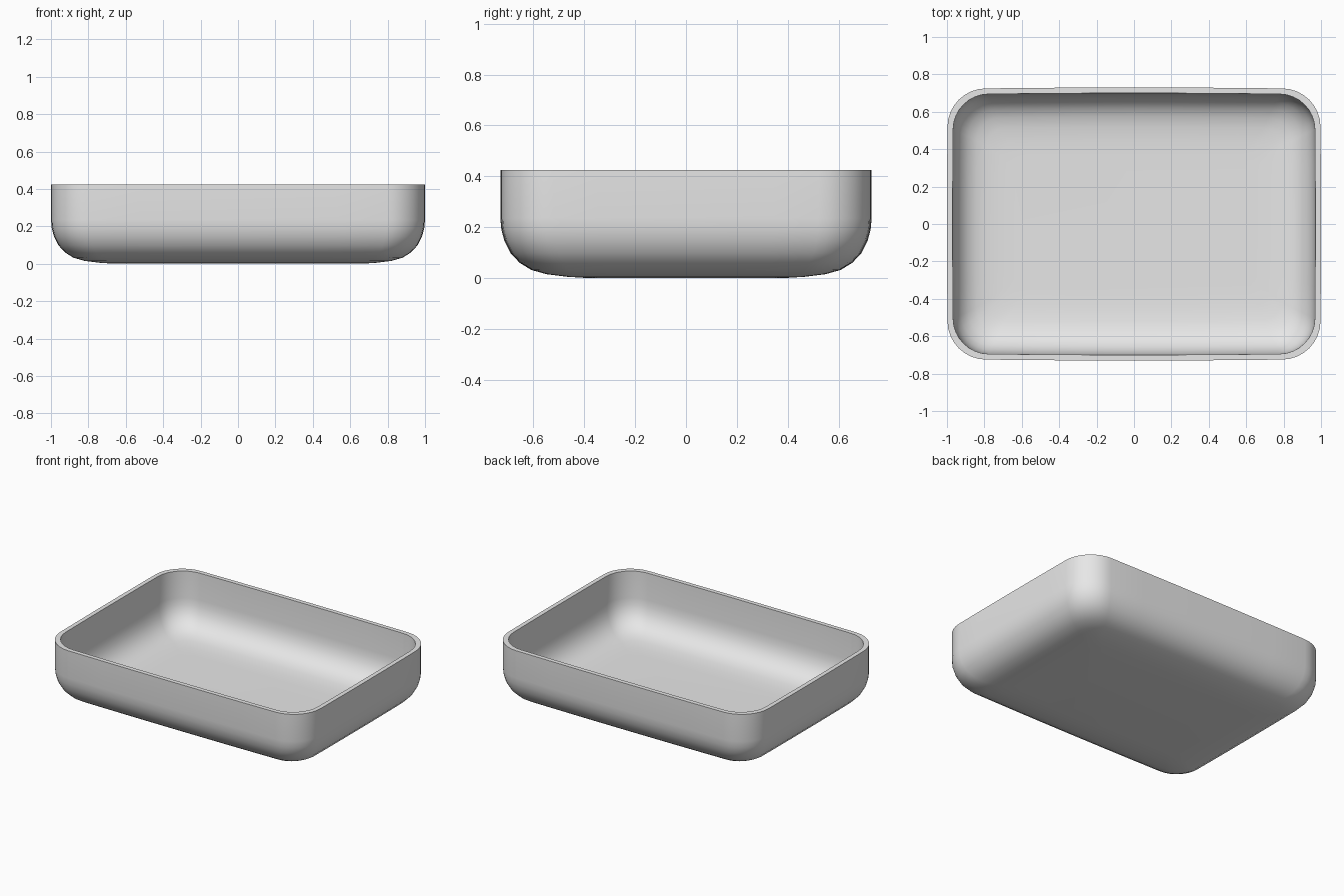
import bpy, bmesh
from math import cos, sin, pi, radians

cube = bpy.data.objects.get("Cube")
if cube:
    bpy.data.objects.remove(cube, do_unlink=True)

HALF_X, HALF_Y, HEIGHT, RADIUS = 0.995, 0.722, 0.424, 0.2
BOW = 0.008          # slight outward bulge of the long walls
CORNER, SIDE = 8, 6  # segments per corner and per straight side


def outline(inset):
    """Rounded rectangle, with gently bowed sides, shrunk by inset."""
    hx, hy = HALF_X - inset, HALF_Y - inset
    r = max(RADIUS - inset * 0.5, 0.08)
    corners = [(1, 1), (-1, 1), (-1, -1), (1, -1)]
    arcs = []
    for i, (sx, sy) in enumerate(corners):
        angles = [(i + k / CORNER) * pi / 2 for k in range(CORNER + 1)]
        arcs.append([(sx * (hx - r) + r * cos(a), sy * (hy - r) + r * sin(a))
                     for a in angles])
    points = []
    for i, arc in enumerate(arcs):
        points += arc
        (x0, y0), (x1, y1) = arc[-1], arcs[(i + 1) % 4][0]
        points += [(x0 + (x1 - x0) * k / SIDE, y0 + (y1 - y0) * k / SIDE)
                   for k in range(1, SIDE)]
    return [(x * (1 + 0.6 * BOW * (1 - (y / hy) ** 2)),
             y * (1 + 1.4 * BOW * (1 - (x / hx) ** 2))) for x, y in points]


# Wall section as (inset, height): outside from the base up, then inside down
outer = [(0.34, 0.0), (0.26, 0.005), (0.18, 0.015), (0.12, 0.032),
         (0.075, 0.06), (0.04, 0.098), (0.016, 0.145), (0.004, 0.19),
         (0.0, 0.235), (0.0, HEIGHT)]
inner = [(0.03, HEIGHT), (0.034, 0.24), (0.039, 0.195), (0.052, 0.15),
         (0.075, 0.11), (0.11, 0.076), (0.155, 0.053), (0.21, 0.041),
         (0.28, 0.034), (0.36, 0.032)]

# Loft the rings and close both floors
bm = bmesh.new()
rings = [[bm.verts.new((x, y, z)) for x, y in outline(d)]
         for d, z in outer + inner]
count = len(rings[0])
for low, high in zip(rings, rings[1:]):
    for i in range(count):
        j = (i + 1) % count
        bm.faces.new((low[i], low[j], high[j], high[i]))
bm.faces.new(rings[0][::-1])
bm.faces.new(rings[-1])
bmesh.ops.recalc_face_normals(bm, faces=bm.faces)

mesh = bpy.data.meshes.new("tray")
bm.to_mesh(mesh)
bm.free()
tray = bpy.data.objects.new("tray", mesh)
bpy.context.collection.objects.link(tray)

# Plain grey finish
grey = bpy.data.materials.new("light_grey")
grey.use_nodes = True
colour = (0.8, 0.8, 0.8, 1)
grey.diffuse_color = colour
grey.node_tree.nodes["Principled BSDF"].inputs["Base Color"].default_value = colour
mesh.materials.append(grey)

# Smooth walls with a crisp rim
bpy.ops.object.select_all(action="DESELECT")
tray.select_set(True)
bpy.context.view_layer.objects.active = tray
bpy.ops.object.shade_smooth_by_angle(angle=radians(40))
